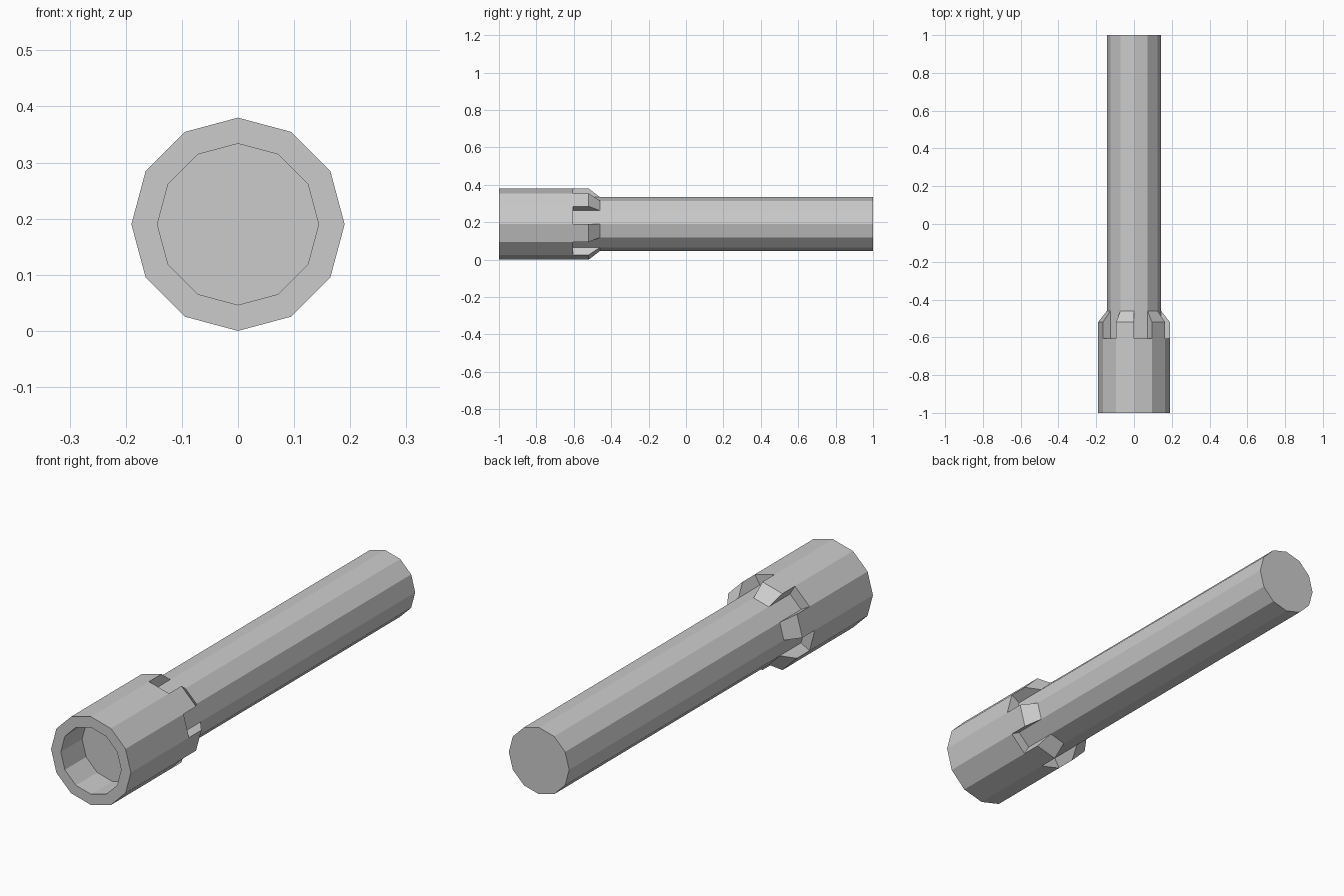
import bpy, bmesh
from math import cos, sin, radians

if "Cube" in bpy.data.objects:
    bpy.data.objects.remove(bpy.data.objects["Cube"])

R, r = 0.19, 0.1437         # collar and shaft radii
SIDES = 12

bm = bmesh.new()


def pt(i, y, rad):
    a = radians(360 / SIDES * i)
    return bm.verts.new((rad * cos(a), y, R + rad * sin(a)))


def strip(i, profile):
    """One flat side of the body, following a (y, radius) profile."""
    for (y0, r0), (y1, r1) in zip(profile, profile[1:]):
        bm.faces.new([pt(i, y0, r0), pt(i + 1, y0, r0),
                      pt(i + 1, y1, r1), pt(i, y1, r1)])


BORE = [(-0.855, r), (-1, r), (-1, R), (-0.605, R)]
TOOTH = BORE + [(-0.52, R), (-0.46, r), (1, r)]     # side ending in a bevelled tooth
GAP = BORE + [(-0.605, r), (-0.46, r), (1, r)]      # side cut back between teeth

for i in range(SIDES):
    strip(i, TOOTH if i % 2 else GAP)
    # tooth side wall
    bm.faces.new([pt(i, y, rad) for y, rad in
                  ((-0.605, R), (-0.52, R), (-0.46, r), (-0.605, r))])

# bore floor and shaft end cap
for y in (-0.855, 1):
    bm.faces.new([pt(i, y, r) for i in range(SIDES)])

bmesh.ops.remove_doubles(bm, verts=bm.verts[:], dist=1e-4)
bmesh.ops.recalc_face_normals(bm, faces=bm.faces[:])

mesh = bpy.data.meshes.new("shaft_with_notched_collar")
bm.to_mesh(mesh)
bm.free()
bpy.context.collection.objects.link(
    bpy.data.objects.new("shaft_with_notched_collar", mesh))
